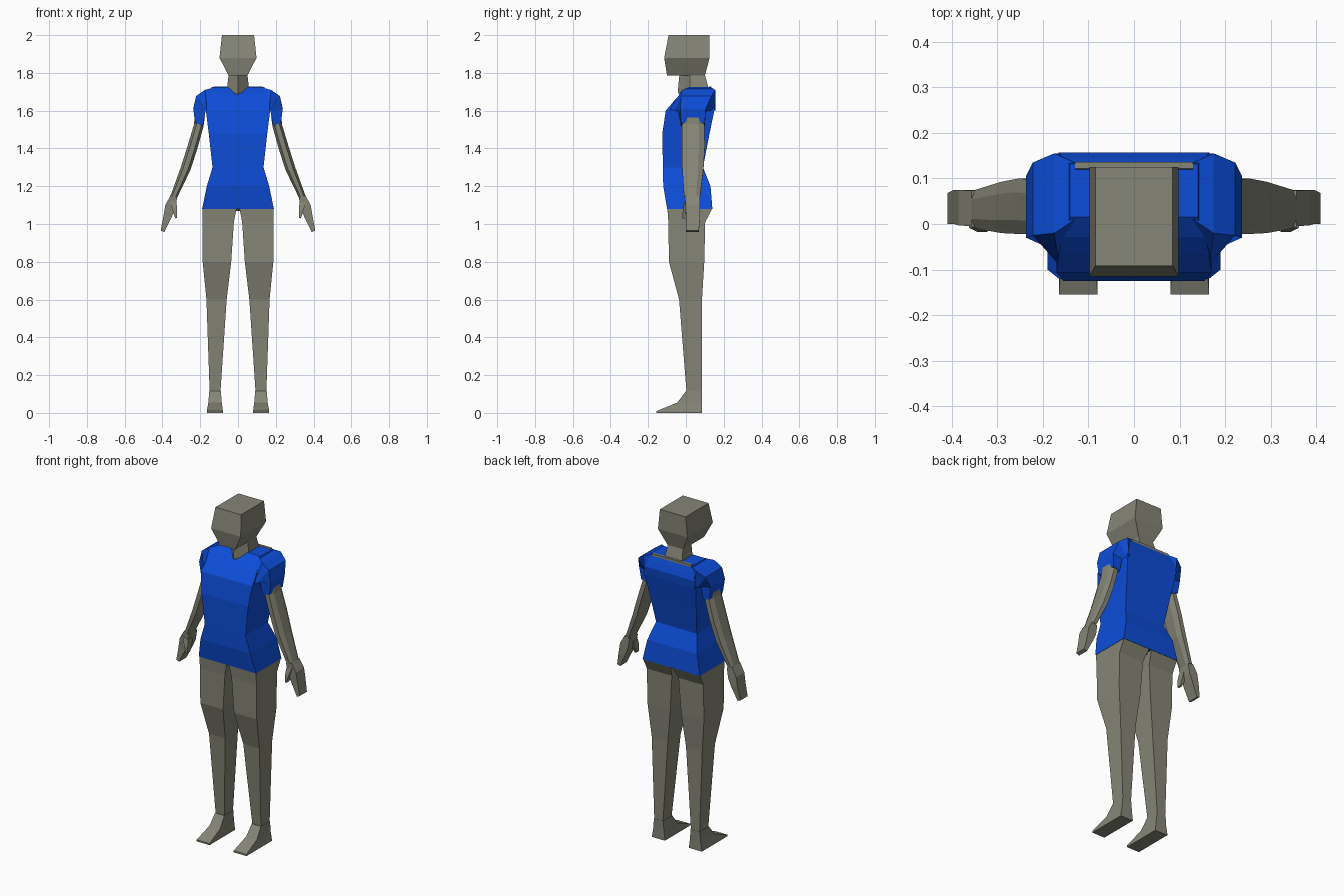
import bpy, bmesh


def material(name, rgb):
    m = bpy.data.materials.new(name)
    m.diffuse_color = (*rgb, 1)
    return m


SKIN = material("grey skin", (0.235, 0.235, 0.185))
BLUE = material("blue shirt", (0.004, 0.075, 0.70))


def section(ax, az, bx, bz, y0, y1, y0b=None, cut=0):
    """Ring spanning a to b in the x-z plane and y0 to y1 in depth, corners cut if asked."""
    y0b = y0 if y0b is None else y0b
    quad = [(ax, y0, az), (bx, y0b, bz), (bx, y1, bz), (ax, y1, az)]
    if not cut:
        return quad
    ring = []
    for i, p in enumerate(quad):
        for q in (quad[i - 1], quad[(i + 1) % 4]):
            ring.append(tuple(u + (v - u) * cut for u, v in zip(p, q)))
    return ring


def loft(name, rings, mat, mirror=False):
    bm = bmesh.new()
    loops = [[bm.verts.new(p) for p in r] for r in rings]
    n = len(rings[0])
    for lo, hi in zip(loops, loops[1:]):
        for i in range(n):
            j = (i + 1) % n
            bm.faces.new((lo[i], lo[j], hi[j], hi[i]))
    bm.faces.new(loops[0][::-1])
    bm.faces.new(loops[-1])
    bmesh.ops.recalc_face_normals(bm, faces=bm.faces)
    me = bpy.data.meshes.new(name)
    bm.to_mesh(me)
    bm.free()
    me.materials.append(mat)
    ob = bpy.data.objects.new(name, me)
    bpy.context.collection.objects.link(ob)
    if mirror:
        mod = ob.modifiers.new("Mirror", 'MIRROR')
        mod.use_mirror_merge = False
    return ob


def body(name, rows, mat):
    """Symmetric part from rows of (half width, front y, back y, z)."""
    return loft(name, [section(-w, z, w, z, f, b) for w, f, b, z in rows], mat)


def pair(name, rows, mat, cut=0):
    return loft(name, [section(*r, cut=cut) for r in rows], mat, True)


# Head
body("head", [(0.05, -0.10, 0.10, 1.785), (0.098, -0.115, 0.125, 1.88),
              (0.085, -0.092, 0.125, 2.0)], SKIN)

# Neck with a pointed front that shows as the V of the collar
loft("neck", [[(0, f, z), (w, 0.02, z), (w, b, z), (-w, b, z), (-w, 0.02, z)]
              for w, f, b, z in ((0.062, -0.02, 0.125, 1.66),
                                 (0.06, -0.043, 0.125, 1.70),
                                 (0.05, -0.035, 0.10, 1.79))], SKIN)
body("upper_back_strip", [(0.13, 0.10, 0.136, 1.70), (0.13, 0.122, 0.136, 1.728)], SKIN)

# Shirt body
body("shirt", [(0.19, -0.10, 0.14, 1.08), (0.165, -0.12, 0.13, 1.20),
               (0.135, -0.122, 0.09, 1.30), (0.155, -0.125, 0.125, 1.48),
               (0.17, -0.107, 0.15, 1.60), (0.165, -0.065, 0.157, 1.65),
               (0.155, -0.028, 0.145, 1.69), (0.14, 0.015, 0.132, 1.725)], BLUE)

# Sleeves
pair("sleeves", [(0.12, 1.60, 0.13, 1.722, -0.09, 0.135, 0.01),
                 (0.165, 1.60, 0.175, 1.71, -0.09, 0.155, -0.02),
                 (0.17, 1.602, 0.222, 1.677, -0.06, 0.135, -0.025),
                 (0.172, 1.598, 0.237, 1.61, -0.04, 0.105, -0.03),
                 (0.185, 1.52, 0.227, 1.535, -0.027, 0.10)], BLUE)

# Arms
pair("arms", [(0.175, 1.57, 0.230, 1.59, -0.02, 0.095),
              (0.183, 1.515, 0.232, 1.53, -0.022, 0.097),
              (0.215, 1.40, 0.265, 1.42, -0.022, 0.100),
              (0.252, 1.285, 0.303, 1.30, -0.020, 0.093),
              (0.322, 1.14, 0.357, 1.15, -0.010, 0.075)], SKIN, 0.25)

# Hands and thumbs
pair("hands", [(0.322, 1.14, 0.357, 1.15, -0.005, 0.073),
               (0.332, 1.08, 0.385, 1.10, -0.003, 0.075),
               (0.352, 1.035, 0.395, 1.04, 0.0, 0.075),
               (0.390, 0.957, 0.409, 0.965, 0.0, 0.068)], SKIN)
pair("thumbs", [(0.325, 1.11, 0.362, 1.12, -0.008, 0.035),
                (0.322, 1.07, 0.345, 1.07, -0.017, 0.025),
                (0.323, 1.033, 0.333, 1.03, -0.018, 0.008)], SKIN)

# Hips and legs
body("hips", [(0.02, -0.06, 0.10, 1.07), (0.17, -0.09, 0.12, 1.10)], SKIN)
pair("legs", [(0.093, 0.11, 0.150, 0.11, 0.003, 0.085),
              (0.060, 0.60, 0.167, 0.60, -0.036, 0.085),
              (0.036, 0.80, 0.187, 0.80, -0.09, 0.097),
              (0.022, 1.01, 0.187, 1.01, -0.093, 0.102),
              (0.008, 1.08, 0.188, 1.08, -0.098, 0.138)], SKIN)

# Feet
pair("feet", [(0.080, 0, 0.165, 0, -0.155, 0.085),
              (0.080, 0.01, 0.165, 0.01, -0.155, 0.085),
              (0.086, 0.055, 0.157, 0.055, -0.045, 0.085),
              (0.091, 0.115, 0.152, 0.115, 0.0, 0.086)], SKIN)
